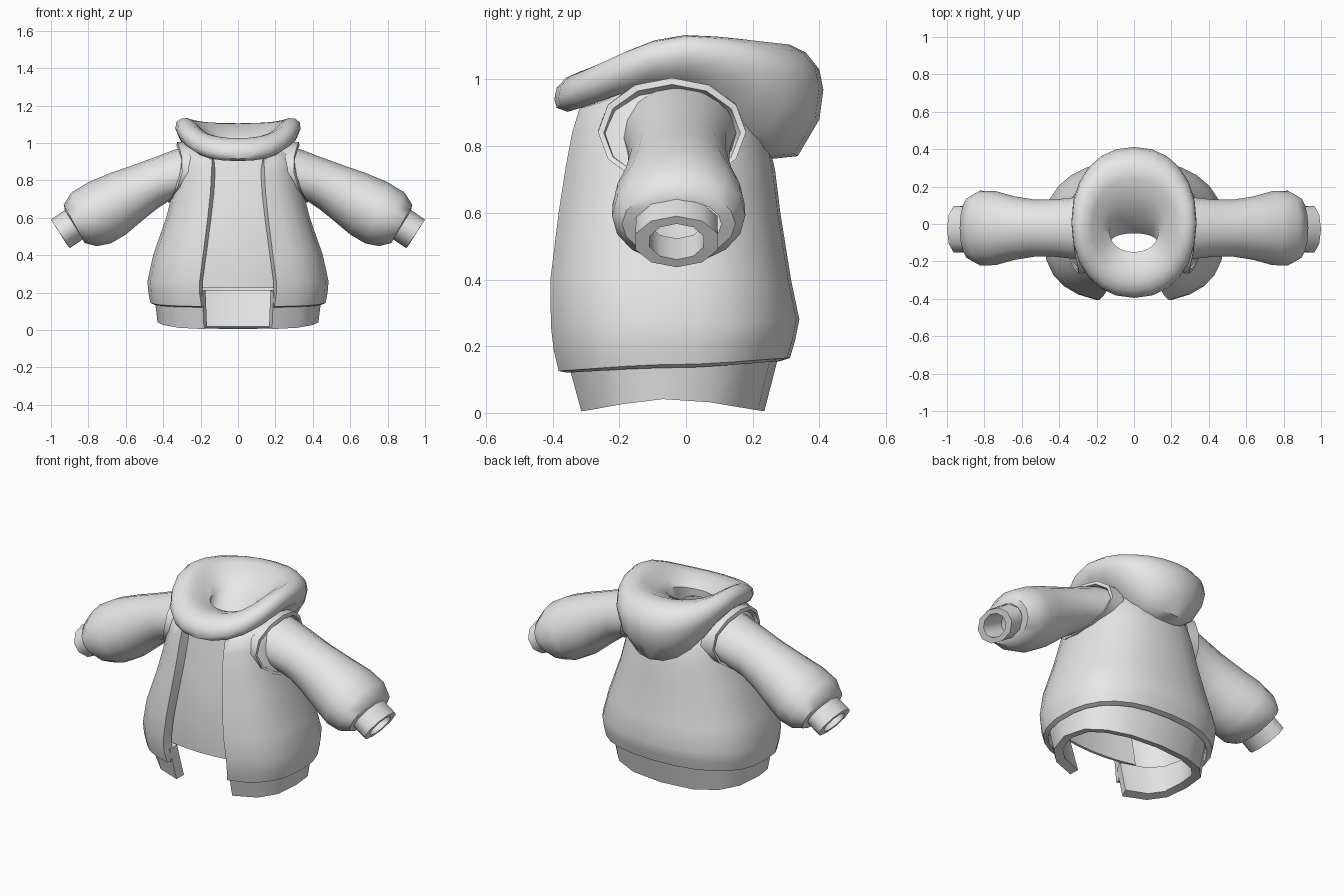
import bpy, bmesh, math
from mathutils import Vector

cube = bpy.data.objects.get("Cube")
if cube:
    bpy.data.objects.remove(cube, do_unlink=True)

cloth = bpy.data.materials.new("light grey cloth")
cloth.use_nodes = True
GREY = (0.8, 0.8, 0.8, 1)
cloth.diffuse_color = GREY
cloth.node_tree.nodes["Principled BSDF"].inputs["Base Color"].default_value = GREY


def spow(v, p):
    return math.copysign(abs(v) ** p, v)


def oval(xr, yf, yb, zf, zs, zb, n, gap=None, front_p=0.92, back_p=0.92):
    """Level oval; front, side and back heights differ; gap leaves the front open."""
    if gap is None:
        angles = [2 * math.pi * i / n for i in range(n)]
    else:
        a = math.acos((gap / xr) ** (1 / front_p))
        angles = [-a + (math.pi + 2 * a) * i / n for i in range(n + 1)]
    pts = []
    for t in angles:
        p = front_p if math.sin(t) < 0 else back_p
        c, s = spow(math.cos(t), p), spow(math.sin(t), p)
        z = zs + ((zf if s < 0 else zb) - zs) * s * s * (2 - abs(s))
        pts.append(Vector((xr * c, (yf + yb) / 2 + (yb - yf) / 2 * s, z)))
    return pts


def tilted(top, bottom, half_y, n, saddle=0.0, y=-0.022):
    """Ring across an arm, from its top point to its bottom point."""
    t, b = Vector((top[0], y, top[1])), Vector((bottom[0], y, bottom[1]))
    mid, up = (t + b) / 2, (t - b) / 2
    pts = []
    for i in range(n):
        a = 2 * math.pi * i / n
        s = math.sin(a)
        pts.append(mid + up * math.cos(a) + Vector((-saddle * s * s, half_y * s, 0)))
    return pts


def loft(name, rings, closed=True, thickness=0, mirror=False):
    bm = bmesh.new()
    rows = [[bm.verts.new(p) for p in r] for r in rings]
    n = len(rows[0])
    for lo, hi in zip(rows, rows[1:]):
        for j in range(n if closed else n - 1):
            k = (j + 1) % n
            bm.faces.new((lo[j], lo[k], hi[k], hi[j]))
    if closed:
        bmesh.ops.recalc_face_normals(bm, faces=bm.faces)
    mesh = bpy.data.meshes.new(name)
    bm.to_mesh(mesh)
    bm.free()
    mesh.materials.append(cloth)
    obj = bpy.data.objects.new(name, mesh)
    bpy.context.scene.collection.objects.link(obj)
    bpy.ops.object.select_all(action="DESELECT")
    obj.select_set(True)
    bpy.context.view_layer.objects.active = obj
    if thickness:
        mod = obj.modifiers.new("thickness", "SOLIDIFY")
        mod.thickness, mod.offset = thickness, -1
        bpy.ops.object.modifier_apply(modifier=mod.name)
    if mirror:
        mod = obj.modifiers.new("other side", "MIRROR")
        mod.use_mirror_merge = False
        bpy.ops.object.modifier_apply(modifier=mod.name)
    bpy.ops.object.shade_smooth_by_angle(angle=math.radians(50))
    return obj


def open_shell(name, profile, n, thickness):
    rings = [oval(*r[:6], n, r[6], front_p=0.75, back_p=0.85) for r in profile]
    loft(name, rings, closed=False, thickness=thickness)


# Waistband: x radius, front y, back y, front z, side z, back z, half opening
open_shell("waistband", [
    (0.43, -0.325, 0.235, 0.003, 0.042, 0.005, 0.182),
    (0.45, -0.38, 0.285, 0.2, 0.2, 0.2, 0.19),
], 14, 0.05)

# Open-fronted body, ending under the hood
open_shell("jacket_body", [
    (0.447, -0.37, 0.283, 0.12, 0.135, 0.155, 0.19),
    (0.47, -0.395, 0.312, 0.125, 0.145, 0.165, 0.195),
    (0.48, -0.412, 0.328, 0.19, 0.2, 0.22, 0.205),
    (0.485, -0.42, 0.34, 0.26, 0.26, 0.28, 0.205),
    (0.455, -0.42, 0.315, 0.4, 0.4, 0.4, 0.187),
    (0.385, -0.395, 0.283, 0.6, 0.6, 0.6, 0.162),
    (0.345, -0.373, 0.267, 0.74, 0.76, 0.73, 0.147),
    (0.315, -0.355, 0.25, 0.84, 0.9, 0.8, 0.142),
    (0.285, -0.335, 0.23, 0.91, 0.97, 0.85, 0.138),
    (0.23, -0.28, 0.2, 0.93, 1.0, 0.88, 0.13),
], 24, 0.055)

# Inner front panel behind the opening: height, front y, half width
panel = [(0.225, -0.355, 0.27), (0.4, -0.36, 0.25), (0.6, -0.335, 0.22),
         (0.76, -0.312, 0.19), (0.92, -0.28, 0.17)]
loft("inner_front_panel",
     [[Vector((w * k / 3, y + 0.5 * (w * k / 3) ** 2, z)) for k in range(-3, 4)]
      for z, y, w in panel], closed=False, thickness=0.015)

# Hood lying back as a wide rolled cowl, dipping to the neck hole
hood = [
    (0.22, -0.3, 0.24, 0.93, 0.96, 0.76),
    (0.275, -0.355, 0.335, 0.903, 1.0, 0.77),
    (0.318, -0.388, 0.4, 0.915, 1.035, 0.88),
    (0.335, -0.395, 0.412, 0.94, 1.075, 0.97),
    (0.33, -0.388, 0.4, 0.975, 1.11, 1.03),
    (0.305, -0.36, 0.36, 1.005, 1.13, 1.08),
    (0.27, -0.315, 0.31, 1.025, 1.133, 1.105),
    (0.225, -0.26, 0.24, 1.025, 1.105, 1.105),
    (0.17, -0.2, 0.15, 1.01, 1.045, 1.06),
    (0.13, -0.15, 0.07, 0.99, 1.01, 1.025),
    (0.125, -0.15, -0.05, 0.95, 0.9, 0.85),
]
loft("hood", [oval(*r, 24) for r in hood])

# Raised seam round each armhole
seam = [
    ((0.24, 1.005), (0.3, 0.7), 0.22),
    ((0.325, 1.005), (0.375, 0.68), 0.222),
    ((0.33, 0.985), (0.37, 0.695), 0.205),
    ((0.28, 0.965), (0.32, 0.71), 0.19),
]
loft("armhole_seams", [tilted(*r, 12, saddle=0.05, y=-0.042) for r in seam], mirror=True)

# Puffed sleeves: top point, bottom point, half depth
sleeve = [
    ((0.27, 0.985), (0.31, 0.705), 0.175),
    ((0.35, 0.96), (0.37, 0.69), 0.165),
    ((0.44, 0.925), (0.43, 0.65), 0.152),
    ((0.55, 0.885), (0.505, 0.59), 0.152),
    ((0.68, 0.84), (0.6, 0.51), 0.17),
    ((0.8, 0.79), (0.68, 0.463), 0.198),
    ((0.89, 0.735), (0.755, 0.448), 0.2),
    ((0.932, 0.67), (0.82, 0.465), 0.17),
    ((0.925, 0.638), (0.835, 0.495), 0.128),
]
loft("sleeves", [tilted(*r, 16, saddle=0.05 if i < 2 else 0)
                 for i, r in enumerate(sleeve)], mirror=True)

# Hollow cuffs
cuff = [
    ((0.92, 0.645), (0.82, 0.49), 0.128),
    ((1.0, 0.59), (0.9, 0.437), 0.13),
    ((0.985, 0.567), (0.917, 0.46), 0.085),
    ((0.86, 0.63), (0.792, 0.523), 0.085),
]
loft("cuffs", [tilted(*r, 10, y=-0.028) for r in cuff], mirror=True)
